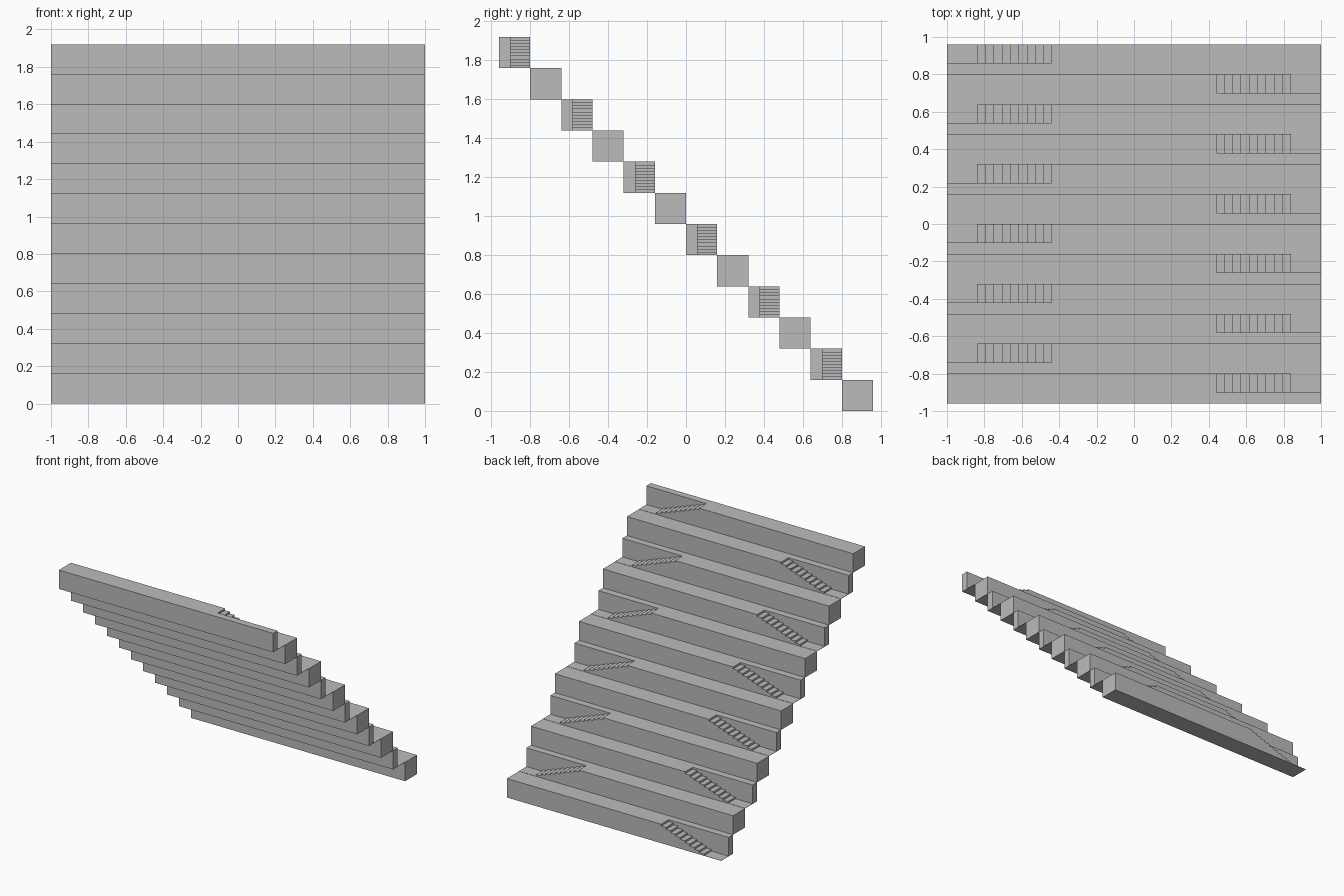
import bpy
import bmesh

LEVELS = 12
RISE = 0.16          # height and depth of one terrace
WALL = 0.06          # thickness of the wall beside each flight
FLOOR = 0.002        # thin landing floor
RISERS = 10
START, END = 0.84, 0.44   # flight runs inwards between these x positions

if "Cube" in bpy.data.objects:
    bpy.data.objects.remove(bpy.data.objects["Cube"], do_unlink=True)

grey = bpy.data.materials.new("concrete grey")
grey.use_nodes = True
colour = (0.5, 0.5, 0.5, 1)
grey.diffuse_color = colour
grey.node_tree.nodes["Principled BSDF"].inputs["Base Color"].default_value = colour


def prism(name, profile, y0, y1):
    """Extrude an x-z profile along y."""
    bm = bmesh.new()
    face = bm.faces.new([bm.verts.new((x, y0, z)) for x, z in profile])
    extruded = bmesh.ops.extrude_face_region(bm, geom=[face])["geom"]
    moved = [v for v in extruded if isinstance(v, bmesh.types.BMVert)]
    bmesh.ops.translate(bm, vec=(0, y1 - y0, 0), verts=moved)
    bmesh.ops.recalc_face_normals(bm, faces=bm.faces)
    mesh = bpy.data.meshes.new(name)
    bm.to_mesh(mesh)
    bm.free()
    mesh.materials.append(grey)
    obj = bpy.data.objects.new(name, mesh)
    bpy.context.collection.objects.link(obj)
    return obj


def terrace_mesh(side):
    """Long block with a flight of steps cut into one end of its back."""
    half = RISE / 2
    block = prism("terrace", [(-1, 0), (1, 0), (1, RISE), (-1, RISE)], -half, half)

    # Space above the landing and the steps
    run = (START - END) / (RISERS - 1)
    space = [(1.1, FLOOR)]
    for i in range(RISERS):
        x = START - i * run
        space.append((x, max(FLOOR, i * RISE / RISERS)))
        if i < RISERS - 1:
            space.append((x, (i + 1) * RISE / RISERS))
    space += [(END, RISE * 1.5), (1.1, RISE * 1.5)]
    cutter = prism("stair_space", [(side * x, z) for x, z in space],
                   -half + WALL, half + 0.1)
    cutter.hide_render = True

    cut = block.modifiers.new("stairs", "BOOLEAN")
    cut.operation = "DIFFERENCE"
    cut.solver = "EXACT"
    cut.object = cutter
    bpy.context.view_layer.update()
    result = bpy.data.meshes.new_from_object(
        block.evaluated_get(bpy.context.evaluated_depsgraph_get()))
    for helper in (block, cutter):
        bpy.data.objects.remove(helper, do_unlink=True)
    return result


# Terraces climb towards the front, with flights at alternating ends
meshes = [terrace_mesh(-1), terrace_mesh(1)]
for level in range(LEVELS):
    end = "left" if level % 2 else "right"
    terrace = bpy.data.objects.new(f"terrace_{level + 1}_stairs_{end}", meshes[level % 2])
    terrace.location = (0, (LEVELS - 1) * RISE / 2 - level * RISE, level * RISE)
    bpy.context.collection.objects.link(terrace)
